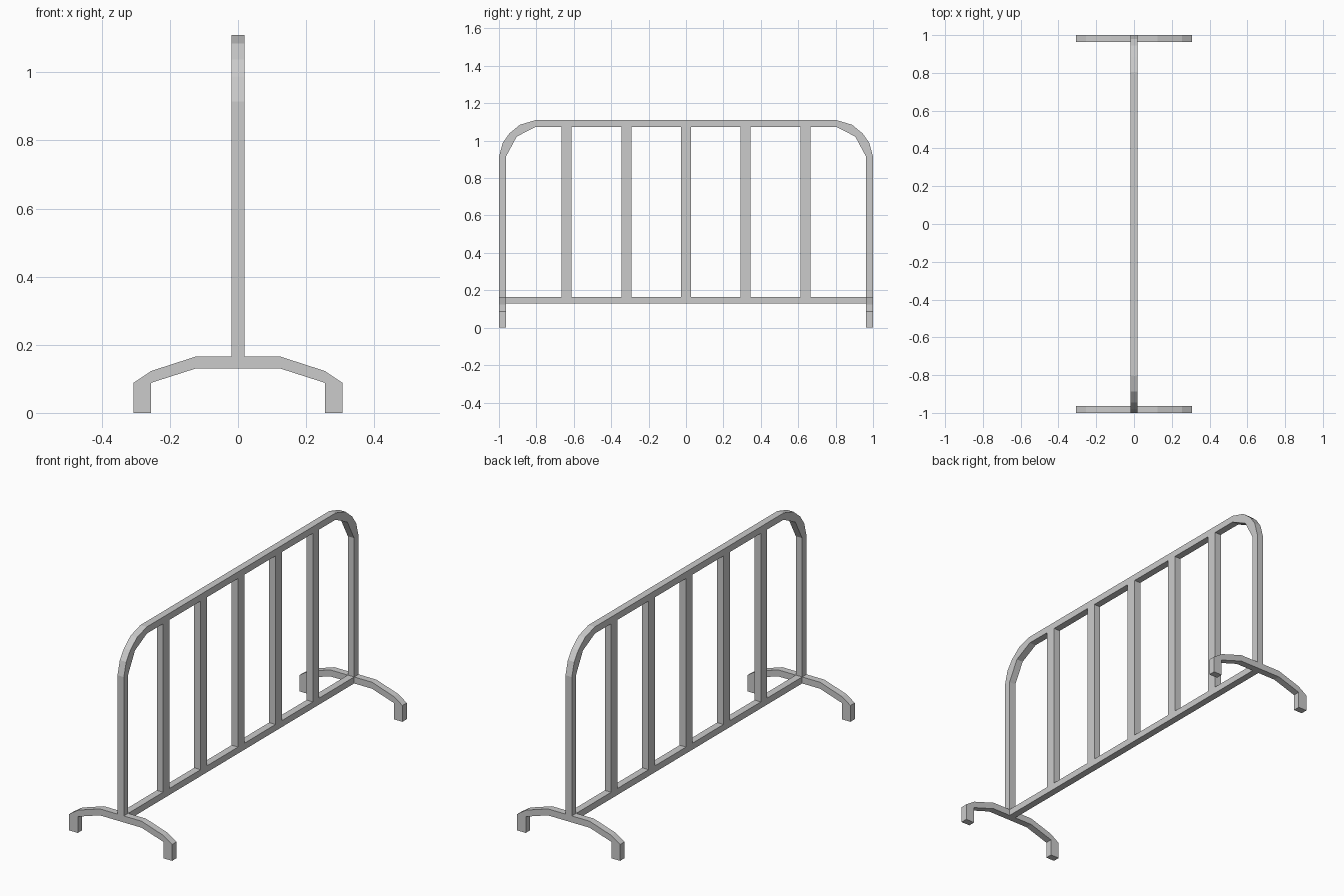
import bpy, bmesh

if "Cube" in bpy.data.objects:
    bpy.data.objects.remove(bpy.data.objects["Cube"])

HALF = 0.019  # half depth of the frame tubing


def prism(name, outline, axis, lo, hi):
    """Extrude a flat outline along x or y; outline is (other axis, z)."""
    def place(a, z, d):
        return (d, a, z) if axis == 'x' else (a, d, z)
    bm = bmesh.new()
    face = bm.faces.new([bm.verts.new(place(a, z, lo)) for a, z in outline])
    ext = bmesh.ops.extrude_face_region(bm, geom=[face])
    move = (hi - lo, 0, 0) if axis == 'x' else (0, hi - lo, 0)
    verts = [g for g in ext['geom'] if isinstance(g, bmesh.types.BMVert)]
    bmesh.ops.translate(bm, verts=verts, vec=move)
    bmesh.ops.recalc_face_normals(bm, faces=bm.faces)
    mesh = bpy.data.meshes.new(name)
    bm.to_mesh(mesh)
    bm.free()
    ob = bpy.data.objects.new(name, mesh)
    bpy.context.collection.objects.link(ob)
    return ob


def mirrored(outer, inner):
    """Close a symmetric arch band from its right-hand outer and inner edges."""
    left = lambda pts: [(-a, z) for a, z in pts]
    return outer + left(outer)[::-1] + left(inner) + inner[::-1]


def rect(a0, a1, z0, z1):
    return [(a0, z0), (a1, z0), (a1, z1), (a0, z1)]


# Rounded hoop frame
hoop_outer = [(1.0, 0.165), (1.0, 0.914), (0.98, 0.988), (0.945, 1.038),
              (0.888, 1.085), (0.805, 1.11)]
hoop_inner = [(0.963, 0.165), (0.963, 0.914), (0.905, 1.022), (0.803, 1.074)]
prism("hoop_frame", mirrored(hoop_outer, hoop_inner), 'x', -HALF, HALF)

# Bottom rail between the feet
prism("bottom_rail", rect(-0.963, 0.963, 0.13, 0.165), 'x', -HALF, HALF)

# Vertical bars
for i in range(-2, 3):
    y = i * 0.319
    prism(f"bar_{i + 3}", rect(y - 0.027, y + 0.027, 0.165, 1.074), 'x', -HALF, HALF)

# Arched feet at both ends
foot_outer = [(0.307, 0.0), (0.307, 0.088), (0.255, 0.123), (0.125, 0.165)]
foot_inner = [(0.256, 0.0), (0.256, 0.088), (0.125, 0.13)]
foot = mirrored(foot_outer, foot_inner)
prism("front_foot", foot, 'y', -1.0, -0.963)
prism("back_foot", foot, 'y', 0.963, 1.0)
